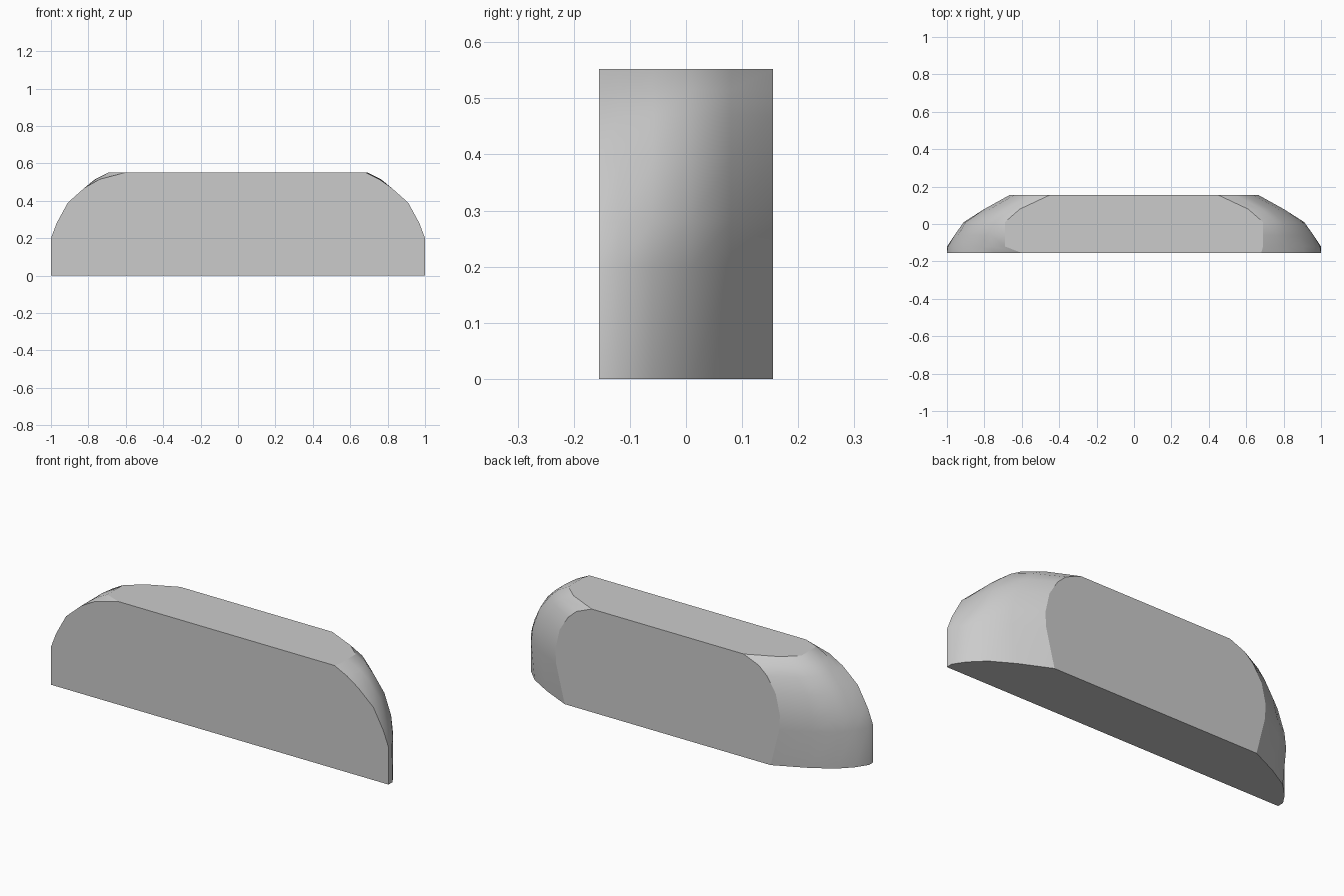
import bpy, bmesh, math

cube = bpy.data.objects.get("Cube")
if cube:
    bpy.data.objects.remove(cube, do_unlink=True)

# One plain grey
grey = bpy.data.materials.new("plain_grey")
grey.use_nodes = True
colour = (0.6, 0.6, 0.6, 1)
grey.diffuse_color = colour
grey.node_tree.nodes["Principled BSDF"].inputs["Base Color"].default_value = colour

# Half widths at each height, for slices from the front to the back
HEIGHTS = (0, 0.2, 0.28, 0.39, 0.47, 0.515, 0.552)
SLICES = {
    -0.155: (1, 1, 0.97, 0.91, 0.82, 0.755, 0.68),
    -0.12: (1, 0.995, 0.965, 0.905, 0.82, 0.76, 0.69),
    -0.06: (0.96, 0.96, 0.94, 0.885, 0.82, 0.765, 0.69),
    0.01: (0.89, 0.91, 0.9, 0.86, 0.8, 0.755, 0.69),
    0.08: (0.77, 0.8, 0.8, 0.77, 0.72, 0.68, 0.61),
    0.155: (0.61, 0.66, 0.665, 0.64, 0.59, 0.54, 0.45),
}
FRONT = min(SLICES)


def slice_points(y, widths):
    """Closed outline: up the left end, then down the right end."""
    left = [(w, y, z) for w, z in zip(widths, HEIGHTS)]
    right = [(-w, y, z) for w, z in zip(widths, HEIGHTS)]
    if y == FRONT:  # the right front corner is rounder
        right[-1] = (-0.6, y, HEIGHTS[-1])
        right[-2] = (-0.74, y, HEIGHTS[-2])
    return left + right[::-1]


# Block body: a loft through the slices, capped front and back
bm = bmesh.new()
rings = [[bm.verts.new(p) for p in slice_points(y, w)] for y, w in SLICES.items()]
for a, b in zip(rings, rings[1:]):
    n = len(a)
    for i in range(n):
        j = (i + 1) % n
        bm.faces.new((a[i], a[j], b[j], b[i]))
bm.faces.new(rings[0])
bm.faces.new(rings[-1][::-1])
bmesh.ops.recalc_face_normals(bm, faces=bm.faces)
mesh = bpy.data.meshes.new("rounded_block")
bm.to_mesh(mesh)
bm.free()
mesh.materials.append(grey)

block = bpy.data.objects.new("rounded_block", mesh)
bpy.context.collection.objects.link(block)
bpy.context.view_layer.objects.active = block
block.select_set(True)
bpy.ops.object.shade_smooth_by_angle(angle=math.radians(35))

# Front, back, top and base stay flat; the ends stay smooth
for face in mesh.polygons:
    if max(abs(c) for c in face.normal.yz) > 0.999:
        face.use_smooth = False
